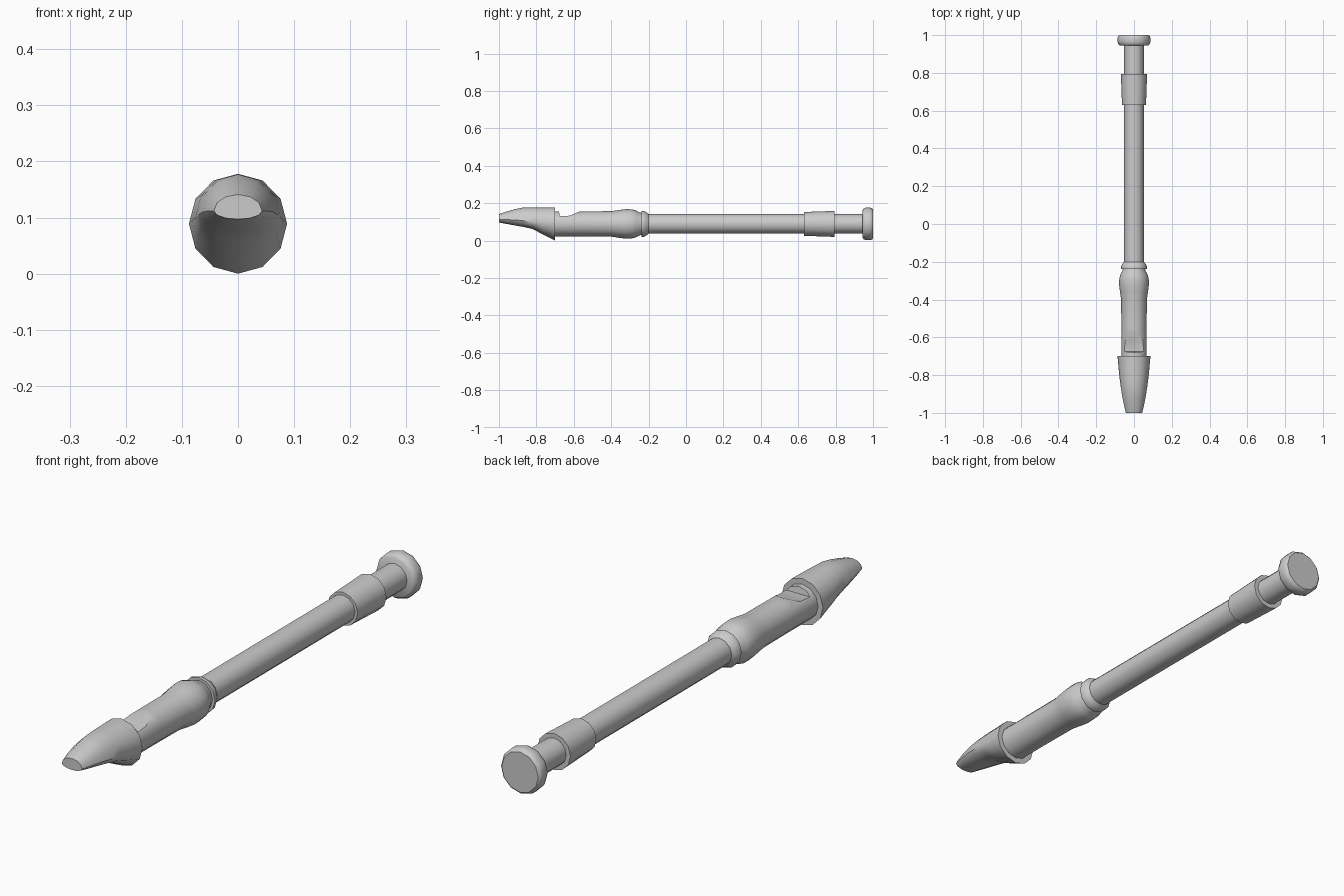
import bpy, bmesh
from math import sin, cos, pi, radians

if "Cube" in bpy.data.objects:
    bpy.data.objects.remove(bpy.data.objects["Cube"])

N = 12
ZC = 0.089


def finish(name, rings):
    """Skin a list of 12-point rings, capping both ends."""
    bm = bmesh.new()
    loops = [[bm.verts.new(p) for p in ring] for ring in rings]
    for a, b in zip(loops, loops[1:]):
        for i in range(N):
            j = (i + 1) % N
            bm.faces.new((a[i], a[j], b[j], b[i]))
    bm.faces.new(loops[0])
    bm.faces.new(loops[-1])
    bmesh.ops.recalc_face_normals(bm, faces=bm.faces)
    me = bpy.data.meshes.new(name)
    bm.to_mesh(me)
    bm.free()
    ob = bpy.data.objects.new(name, me)
    bpy.context.collection.objects.link(ob)
    return ob


def smooth(ob, angle=40):
    bpy.ops.object.select_all(action='DESELECT')
    ob.select_set(True)
    bpy.context.view_layer.objects.active = ob
    bpy.ops.object.shade_smooth_by_angle(angle=radians(angle))


def ring(y, w, top, mid, bottom):
    """Twelve points with separate heights above and below the side points."""
    pts = []
    for i in range(N):
        a = 2 * pi * i / N
        h = top - mid if sin(a) > 0 else mid - bottom
        pts.append((w * cos(a), y, mid + h * sin(a)))
    return pts


def turned(name, profile):
    return finish(name, [ring(y, r, ZC + r, ZC, ZC - r) for y, r in profile])


# beak-shaped mouthpiece: y, half width, top, middle, bottom
beak = [
    (-1.00, 0.043, 0.141, 0.112, 0.097),
    (-0.96, 0.053, 0.155, 0.112, 0.089),
    (-0.91, 0.063, 0.169, 0.110, 0.080),
    (-0.87, 0.069, 0.177, 0.106, 0.073),
    (-0.82, 0.076, 0.178, 0.100, 0.062),
    (-0.77, 0.081, 0.178, 0.095, 0.035),
    (-0.70, 0.0875, 0.178, 0.089, 0.000),
]
smooth(finish("mouthpiece", [ring(*s) for s in beak]))

# head joint with its bulge
head = turned("head_joint", [
    (-0.71, 0.067), (-0.69, 0.067), (-0.55, 0.067), (-0.40, 0.068),
    (-0.36, 0.074), (-0.32, 0.079), (-0.29, 0.078), (-0.27, 0.073),
    (-0.25, 0.062), (-0.235, 0.058)])

# sound window ramp cut into the top of the head joint
bm = bmesh.new()
side = [(-0.69, 0.22), (-0.675, 0.130), (-0.62, 0.133), (-0.56, 0.160), (-0.54, 0.22)]
left = [bm.verts.new((-0.1, y, z)) for y, z in side]
right = [bm.verts.new((0.1, y, z)) for y, z in side]
bm.faces.new(left)
bm.faces.new(right)
for i in range(5):
    j = (i + 1) % 5
    bm.faces.new((left[i], left[j], right[j], right[i]))
bmesh.ops.recalc_face_normals(bm, faces=bm.faces)
me = bpy.data.meshes.new("window_cutter")
bm.to_mesh(me)
bm.free()
cutter = bpy.data.objects.new("window_cutter", me)
bpy.context.collection.objects.link(cutter)
mod = head.modifiers.new("window", 'BOOLEAN')
mod.operation = 'DIFFERENCE'
mod.solver = 'EXACT'
mod.object = cutter
bpy.context.view_layer.objects.active = head
head.select_set(True)
bpy.ops.object.modifier_apply(modifier=mod.name)
bpy.data.objects.remove(cutter)
smooth(head)

# middle tube with the collar where it meets the head
smooth(turned("collar", [(-0.237, 0.069), (-0.225, 0.069), (-0.212, 0.062), (-0.20, 0.053)]))
smooth(turned("body_tube", [(-0.21, 0.0525), (0.64, 0.0525)]))

# foot joint: flared socket, neck and end flange
smooth(turned("foot_socket", [(0.63, 0.0635), (0.795, 0.0695)]))
smooth(turned("foot_neck", [(0.78, 0.052), (0.955, 0.052)]))
smooth(turned("foot_flange", [
    (0.944, 0.074), (0.950, 0.082), (0.962, 0.087), (0.985, 0.087),
    (0.995, 0.083), (1.00, 0.077)]))
